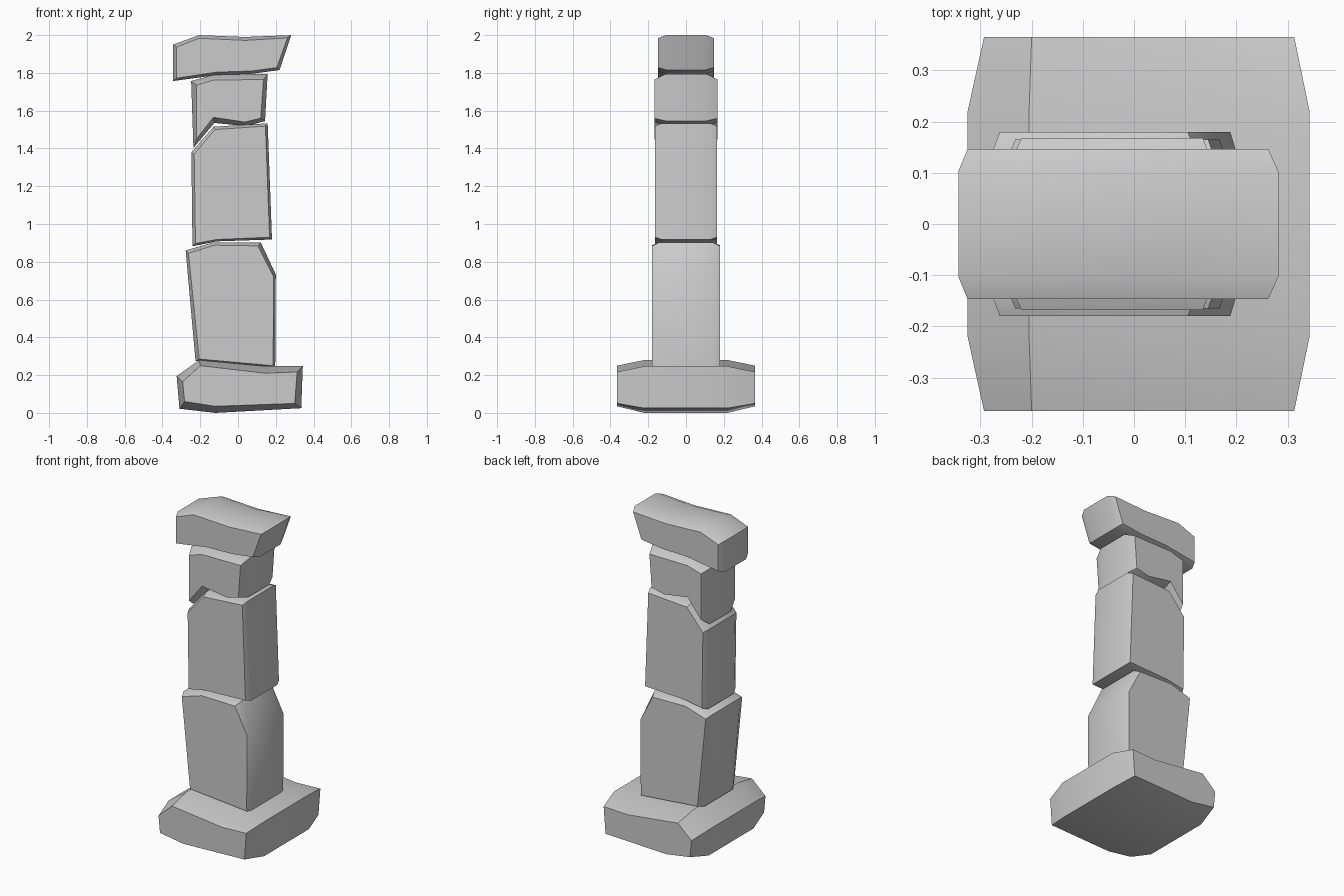
import bpy, bmesh, math


def stone(name, outer, inner, y_body, y_face):
    """Slab with an (x, z) outline through its middle and a chamfered outline on both faces."""
    bm = bmesh.new()
    layers = [(-y_face, inner), (-y_body, outer), (y_body, outer), (y_face, inner)]
    rings = [[bm.verts.new((x, y, z)) for x, z in prof] for y, prof in layers]
    for a, b in zip(rings, rings[1:]):
        for i in range(len(a)):
            j = (i + 1) % len(a)
            bm.faces.new((a[i], a[j], b[j], b[i]))
    bm.faces.new(rings[0])
    bm.faces.new(rings[-1][::-1])
    bmesh.ops.recalc_face_normals(bm, faces=bm.faces)
    mesh = bpy.data.meshes.new(name)
    bm.to_mesh(mesh)
    bm.free()
    ob = bpy.data.objects.new(name, mesh)
    bpy.context.collection.objects.link(ob)
    bpy.ops.object.select_all(action='DESELECT')
    ob.select_set(True)
    bpy.context.view_layer.objects.active = ob
    bpy.ops.object.shade_smooth_by_angle(angle=math.radians(30))


# Wide foot slab
stone("base_stone",
      [(-.325, .195), (-.205, .28), (.145, .247), (.343, .247),
       (.335, .025), (-.12, 0), (-.31, .022)],
      [(-.293, .165), (-.2, .25), (.145, .21), (.313, .217),
       (.3, .05), (-.12, .035), (-.283, .06)],
      .22, .365)

# Lower shaft block
stone("lower_shaft",
      [(-.277, .86), (-.13, .903), (.12, .903), (.2, .733), (.197, .235), (-.225, .275)],
      [(-.262, .845), (-.124, .888), (.105, .884), (.188, .722), (.186, .25), (-.205, .285)],
      .14, .18)

# Middle shaft block
stone("middle_shaft",
      [(-.247, 1.38), (-.13, 1.515), (.157, 1.533), (.18, .918), (-.114, .908), (-.241, .882)],
      [(-.232, 1.37), (-.122, 1.5), (.145, 1.518), (.167, .93), (-.114, .918), (-.225, .897)],
      .13, .165)

# Upper shaft block with the broken lower corner
stone("upper_shaft",
      [(-.248, 1.757), (-.13, 1.79), (.157, 1.795), (.143, 1.545),
       (.045, 1.518), (-.125, 1.535), (-.236, 1.403)],
      [(-.22, 1.735), (-.13, 1.762), (.135, 1.765), (.12, 1.56),
       (.035, 1.54), (-.13, 1.565), (-.22, 1.45)],
      .105, .168)

# Overhanging top slab
stone("cap_stone",
      [(-.343, 1.95), (-.205, 2), (.035, 1.99), (.282, 2),
       (.22, 1.815), (.07, 1.795), (-.114, 1.788), (-.343, 1.757)],
      [(-.325, 1.937), (-.205, 1.983), (.04, 1.972), (.262, 1.985),
       (.205, 1.828), (.07, 1.81), (-.114, 1.804), (-.325, 1.772)],
      .103, .147)
